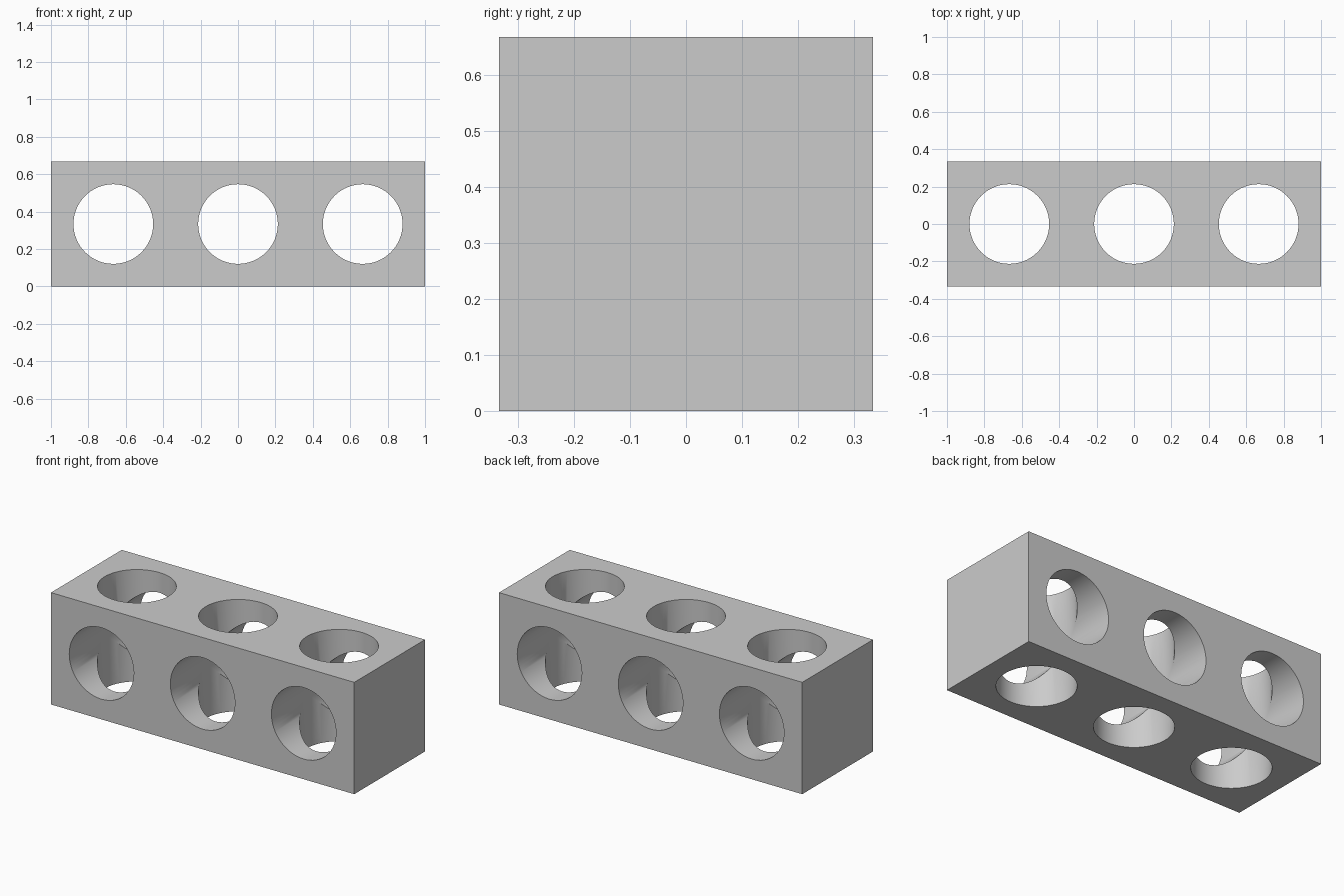
import bpy
import math

default = bpy.data.objects.get("Cube")
if default:
    bpy.data.objects.remove(default, do_unlink=True)

SIDE = 2 / 3          # edge of one cubic cell
RADIUS = 0.213        # hole radius

grey = bpy.data.materials.new("light_grey")
grey.use_nodes = True
colour = (0.6, 0.6, 0.6, 1)
grey.diffuse_color = colour
grey.node_tree.nodes["Principled BSDF"].inputs["Base Color"].default_value = colour

# Beam three cells long
bpy.ops.mesh.primitive_cube_add(size=1, location=(0, 0, SIDE / 2))
beam = bpy.context.object
beam.name = "drilled_beam"
beam.scale = (3 * SIDE, SIDE, SIDE)
bpy.ops.object.transform_apply(location=False, rotation=False, scale=True)
beam.data.materials.append(grey)


def drill(x, tilt):
    """Cut one round hole through the beam."""
    bpy.ops.mesh.primitive_cylinder_add(
        vertices=64, radius=RADIUS, depth=1,
        location=(x, 0, SIDE / 2), rotation=(tilt, 0, 0))
    cutter = bpy.context.object
    cutter.name = "hole_cutter"
    cutter.hide_render = True
    cutter.data.materials.append(grey)
    cut = beam.modifiers.new("hole", "BOOLEAN")
    cut.operation = "DIFFERENCE"
    cut.solver = "EXACT"
    cut.object = cutter
    bpy.context.view_layer.objects.active = beam
    bpy.ops.object.modifier_apply(modifier=cut.name)
    bpy.data.objects.remove(cutter, do_unlink=True)


# Crossing holes in each cell: vertical, then front to back
for cell in (-1, 0, 1):
    for tilt in (0, math.pi / 2):
        drill(cell * SIDE, tilt)

# Smooth bores with crisp rims
bpy.ops.object.select_all(action="DESELECT")
beam.select_set(True)
bpy.context.view_layer.objects.active = beam
bpy.ops.object.shade_smooth_by_angle(angle=math.radians(30))
